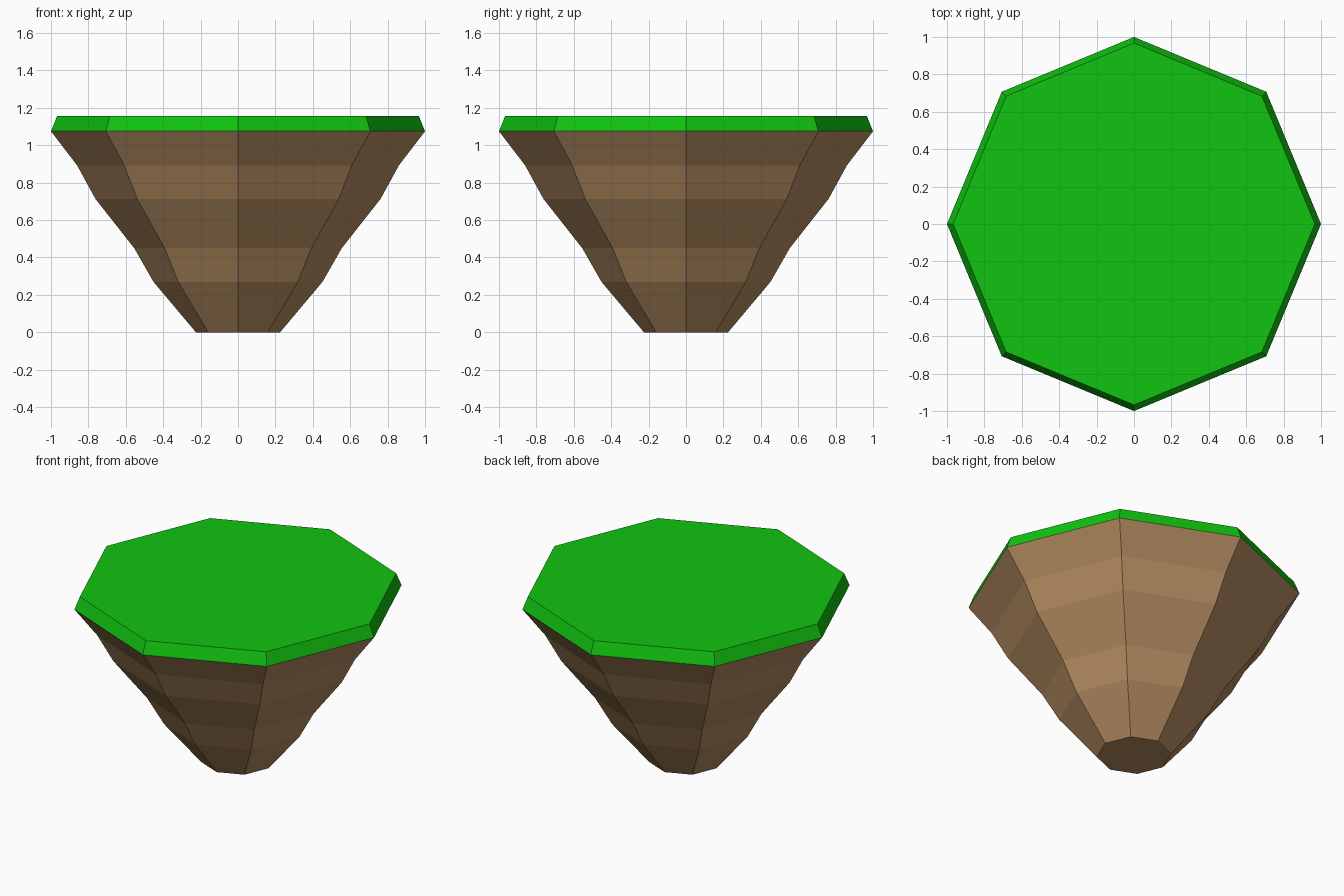
import bpy, bmesh, math

if "Cube" in bpy.data.objects:
    bpy.data.objects.remove(bpy.data.objects["Cube"])

SIDES = 8


def material(name, color):
    m = bpy.data.materials.new(name)
    m.diffuse_color = (*color, 1.0)
    m.use_nodes = True
    m.node_tree.nodes["Principled BSDF"].inputs["Base Color"].default_value = m.diffuse_color
    return m


def lathe(name, profile, mat, cap_bottom, cap_top):
    """Flat-faced octagonal solid from (radius, height) rings."""
    bm = bmesh.new()
    rings = []
    for r, z in profile:
        rings.append([bm.verts.new((r * math.cos(math.tau * i / SIDES),
                                    r * math.sin(math.tau * i / SIDES), z))
                      for i in range(SIDES)])
    for low, high in zip(rings, rings[1:]):
        for i in range(SIDES):
            j = (i + 1) % SIDES
            bm.faces.new((low[i], low[j], high[j], high[i]))
    if cap_bottom:
        bm.faces.new(rings[0][::-1])
    if cap_top:
        bm.faces.new(rings[-1])
    mesh = bpy.data.meshes.new(name)
    bm.to_mesh(mesh)
    bm.free()
    mesh.materials.append(mat)
    obj = bpy.data.objects.new(name, mesh)
    bpy.context.collection.objects.link(obj)
    return obj


dirt = material("dirt brown", (0.456, 0.262, 0.119))
grass = material("grass green", (0.005, 0.55, 0.005))

# Tapered earth body, stepping in and out towards the small base
lathe("earth_body", [(0.225, 0), (0.452, 0.27), (0.555, 0.45),
                     (0.762, 0.713), (0.86, 0.892), (1.0, 1.075)],
      dirt, True, False)

# Thin grass slab with a bevelled rim
lathe("grass_top", [(1.0, 1.075), (0.967, 1.157)], grass, False, True)
